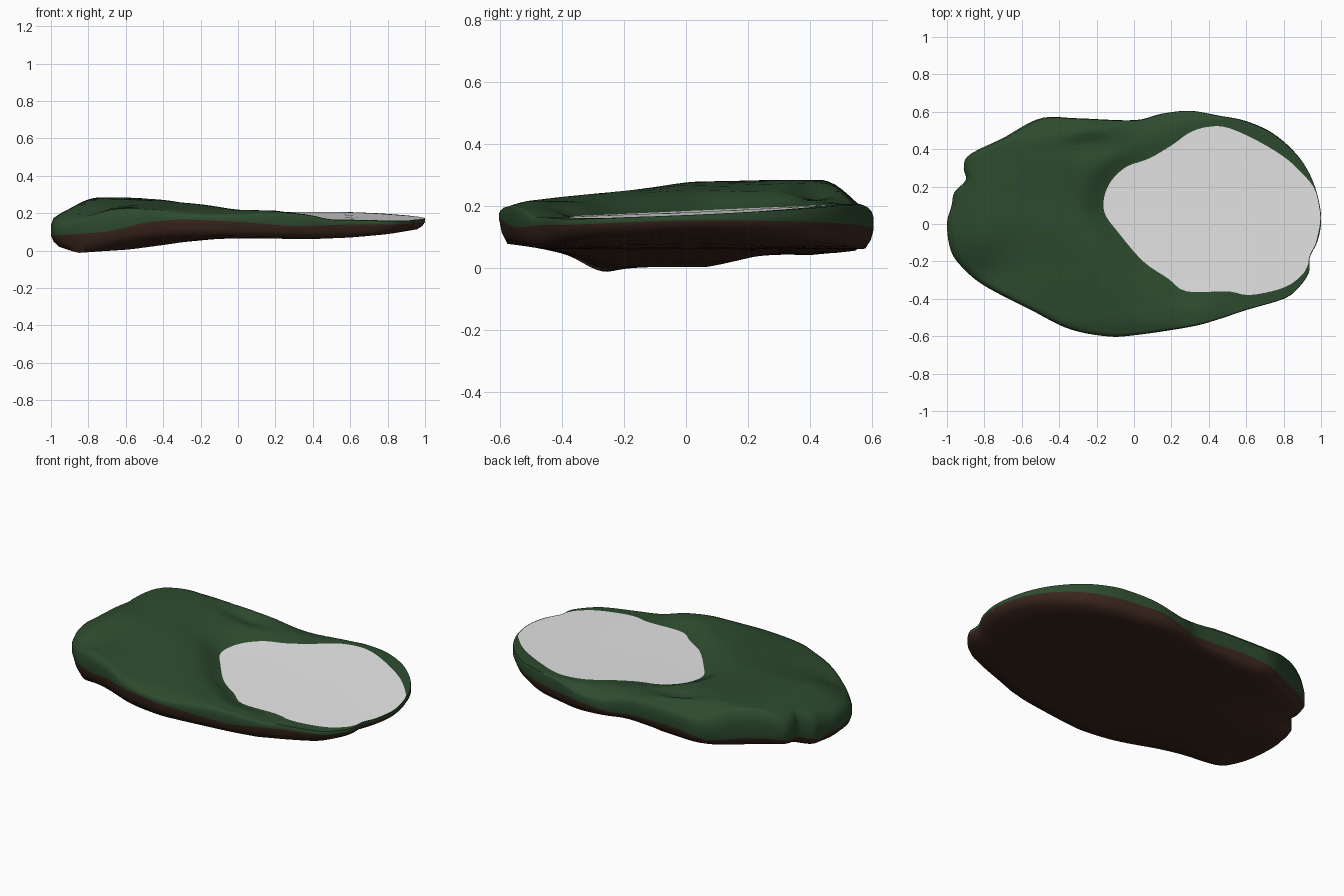
import bpy, bmesh, math

if "Cube" in bpy.data.objects:
    bpy.data.objects.remove(bpy.data.objects["Cube"])

N = 168  # points around each closed outline


def material(name, rgb):
    m = bpy.data.materials.new(name)
    m.diffuse_color = (*rgb, 1)
    m.use_nodes = True
    m.node_tree.nodes["Principled BSDF"].inputs["Base Color"].default_value = m.diffuse_color
    return m


grass_mat = material("grass green", (0.027, 0.071, 0.028))
dirt_mat = material("dirt brown", (0.045, 0.02, 0.0125))
water_mat = material("pale water", (0.87, 0.87, 0.87))


def lerp(a, b, t):
    return a + (b - a) * t


def smooth_step(t):
    t = max(0, min(1, t))
    return t * t * (3 - 2 * t)


def linear(v, pts):
    if v <= pts[0][0]:
        return pts[0][1]
    for (a, p), (b, q) in zip(pts, pts[1:]):
        if v <= b:
            return lerp(p, q, (v - a) / (b - a))
    return pts[-1][1]


def curve(v, pts):
    """Softened interpolation through (position, height) pairs."""
    return sum(linear(v + d, pts) for d in (-.04, -.02, 0, .02, .04)) / 5


def smooth_loop(pts):
    """Closed Catmull-Rom loop sampled at N points."""
    n, out = len(pts), []
    for k in range(N):
        u = k * n / N
        i, t = int(u), u - int(u)
        a, b, c, d = (pts[(i + j) % n] for j in (-1, 0, 1, 2))
        out.append(tuple(0.5 * (2 * b[m] + (c[m] - a[m]) * t
                   + (2 * a[m] - 5 * b[m] + 4 * c[m] - d[m]) * t * t
                   + (3 * b[m] - a[m] - 3 * c[m] + d[m]) * t ** 3) for m in (0, 1)))
    return out


shore = smooth_loop([
    (-1, 0), (-.975, .1), (-.96, .17), (-.9, .235), (-.91, .3), (-.88, .37), (-.7, .46),
    (-.5, .565), (-.3, .565), (0, .555), (.15, .59), (.3, .605), (.45, .58), (.6, .55),
    (.75, .48), (.88, .36), (.96, .22), (1, .05), (.985, -.08), (.94, -.18), (.935, -.26),
    (.88, -.34), (.8, -.4), (.6, -.46), (.45, -.51), (.3, -.55), (0, -.595), (-.15, -.6),
    (-.35, -.56), (-.55, -.46), (-.8, -.33), (-.92, -.23), (-.98, -.14)])
pond_edge = smooth_loop([
    (-.16, .07), (-.14, .2), (-.05, .3), (.08, .35), (.2, .42), (.3, .49), (.4, .52),
    (.5, .515), (.65, .45), (.8, .36), (.9, .27), (.97, .18), (.998, .06), (.98, -.07),
    (.94, -.19), (.9, -.27), (.8, -.34), (.62, -.38), (.5, -.36), (.28, -.36),
    (.18, -.29), (.05, -.2), (-.08, -.05)])
PC = (0.45, 0.08)  # pond middle


def polar(p):
    return (math.atan2(p[1] - PC[1], p[0] - PC[0]) % math.tau, math.dist(p, PC))


# Pond edge re-sampled so that each point lies straight inward of a shore point
table = sorted(polar(p) for p in pond_edge)
table = [(table[-1][0] - math.tau, table[-1][1])] + table \
    + [(table[0][0] + math.tau, table[0][1])]
pond = []
for p in shore:
    a, far = polar(p)
    r = min(linear(a, table), far * .992)
    pond.append((PC[0] + r * math.cos(a), PC[1] + r * math.sin(a)))


def water_z(x, y):
    return 0.183 + 0.045 * y - 0.012 * max(0, (x - 0.6) / 0.4)


# Height fields read as profiles along x and along y
TOP_X = [(-1, .17), (-.95, .2), (-.88, .235), (-.8, .28), (-.7, .288), (-.4, .28),
         (-.2, .25), (0, .217), (.23, .215), (.35, .207), (.6, .205), (.9, .195), (1, .172)]
TOP_Y = [(-.6, .185), (-.55, .212), (-.4, .23), (-.2, .25), (0, .28), (.3, .286),
         (.48, .284), (.55, .205), (.6, .18)]
BASE_X = [(-1, .03), (-.9, .004), (-.6, .004), (-.4, .03), (-.2, .06), (0, .066), (.4, .062),
          (.6, .07), (.8, .088), (1, .12)]
BASE_Y = [(-.57, .08), (-.42, .055), (-.25, .0), (-.1, .0), (.05, .0), (.15, .02),
          (.25, .045), (.4, .04), (.58, .06)]
TURF_X = [(-1, .08), (-.7, .1), (-.5, .15), (-.3, .168), (0, .155), (.3, .13), (.6, .14),
          (1, .155)]
LIMIT_X = [(-.1, .1), (.25, .045), (.38, .032), (.5, .002), (1, -.002)]


def bump(x, y, cx, cy, rx, ry):
    return math.exp(-((x - cx) / rx) ** 2 - ((y - cy) / ry) ** 2)


def top_z(x, y, edge):
    z = min(curve(x, TOP_X), curve(y, TOP_Y), water_z(x, y) + curve(x, LIMIT_X))
    # gully by the back edge and a gentle hollow in the meadow
    z -= .03 * bump(x, y, -.25, .42, .16, .06) + .015 * bump(x, y, -.35, .12, .25, .22)
    # sagging front left corner and low stretch of the back rim
    z -= .075 * bump(x, y, -.9, -.3, .18, .16) + .035 * bump(x, y, .05, .6, .25, .09)
    return lerp(water_z(x, y), z, smooth_step(math.dist((x, y), edge) / .14 + .1))


def base_z(x, y):
    z = max(0, curve(x, BASE_X), curve(y, BASE_Y))
    return z + .035 * bump(x, y, -.85, .38, .25, .12) - .02 * bump(x, y, -.85, -.3, .15, .1)


def loft(name, rings, cap_first, cap_last, mats, rule):
    """Join closed rings of points; caps are optional centre points at the ends."""
    bm = bmesh.new()
    rows = [[bm.verts.new(p) for p in r] for r in rings]
    for i, (r, s) in enumerate(zip(rows, rows[1:])):
        for k in range(N):
            j = (k + 1) % N
            bm.faces.new((r[k], s[k], s[j], r[j])).material_index = rule(i)
    for row, cap, i in ((rows[0], cap_first, 0), (rows[-1], cap_last, len(rows))):
        if cap:
            c = bm.verts.new(cap)
            for k in range(N):
                bm.faces.new((row[k], row[(k + 1) % N], c)).material_index = rule(i)
    bmesh.ops.recalc_face_normals(bm, faces=bm.faces)
    # the first ring of every part faces the sky
    if sum(f.normal.z for f in rows[0][0].link_faces) < 0:
        bmesh.ops.reverse_faces(bm, faces=bm.faces)
    me = bpy.data.meshes.new(name)
    bm.to_mesh(me)
    bm.free()
    for m in mats:
        me.materials.append(m)
    ob = bpy.data.objects.new(name, me)
    bpy.context.collection.objects.link(ob)
    bpy.ops.object.select_all(action='DESELECT')
    ob.select_set(True)
    bpy.context.view_layer.objects.active = ob
    bpy.ops.object.shade_smooth_by_angle(angle=math.radians(60))


# Island: turf from the pond edge outward, rounded rim, earth side and underside
rings = []
TOP_S = [0, .05, .1, .16, .22, .3, .38, .46, .54, .62, .7, .77, .83, .88, .92, .955]
for s in TOP_S:
    ring = []
    for e, p in zip(pond, shore):
        x, y = lerp(e[0], p[0], s), lerp(e[1], p[1], s)
        ring.append((x, y, top_z(x, y, e)))
    rings.append(ring)
rim = [[], [], [], [], []]
for e, (x, y) in zip(pond, shore):
    ex, ey = lerp(e[0], x, .985), lerp(e[1], y, .985)
    hi, lo = top_z(ex, ey, e) - .006, base_z(x * .96, y * .96)
    back = smooth_step(y / .25) * smooth_step((.35 - x) / .3)
    turf = curve(x, TURF_X) - .05 * back
    turf = max(lerp(lo, hi, .25), min(lerp(lo, hi, .8), turf))
    for ring, s, z in zip(rim, (None, 1, 1, .985, .955),
                          (hi, lerp(hi, turf, .4), turf, lerp(turf, lo, .55), lo)):
        ring.append((x * s, y * s, z) if s else (ex, ey, z))
rings += rim
for s in (.85, .7, .5, .3, .12):
    rings.append([(x * s, y * s, base_z(x * s, y * s)) for x, y in shore])
last_turf = len(TOP_S) + 2
loft("island_ground", rings, None, (0, 0, base_z(0, 0)), (grass_mat, dirt_mat),
     lambda i: 0 if i < last_turf else 1)

# Pond: sheet with a very shallow hollow, meeting the turf along its edge
sheet = []
for s in (.15, .3, .45, .6, .8, 1):
    ring = []
    for e in pond:
        x, y = lerp(PC[0], e[0], s), lerp(PC[1], e[1], s)
        z = top_z(x, y, e) if s == 1 else water_z(x, y) - .004 * (1 - s)
        ring.append((x, y, z))
    sheet.append(ring)
loft("pond_surface", sheet, (*PC, water_z(*PC) - .004), None, (water_mat,), lambda i: 0)
